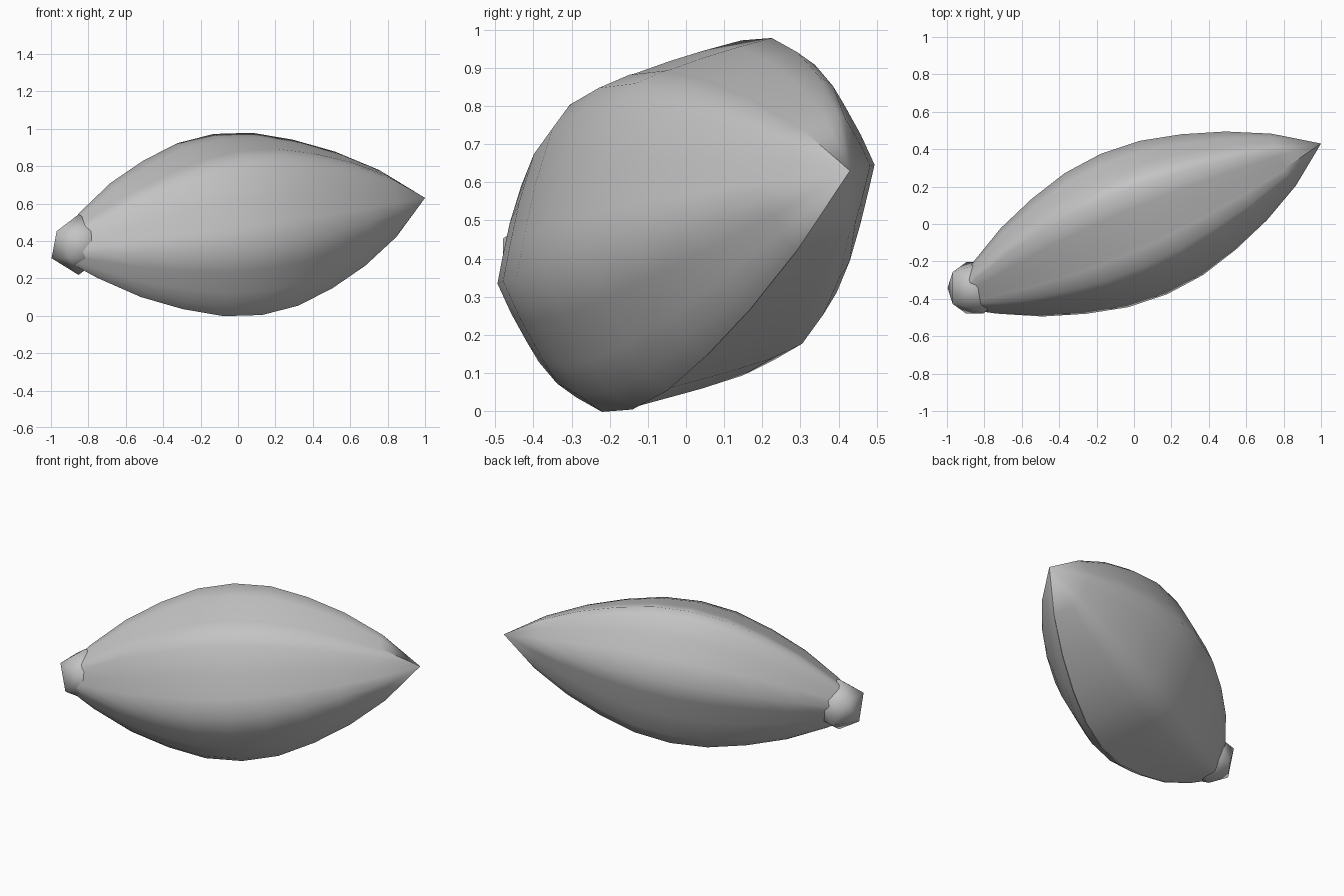
import bpy, bmesh, math
from mathutils import Vector

if "Cube" in bpy.data.objects:
    bpy.data.objects.remove(bpy.data.objects["Cube"])

# one plain grey for everything
grey = bpy.data.materials.new("pale_grey")
grey.diffuse_color = (0.55, 0.55, 0.55, 1)
grey.use_nodes = True
grey.node_tree.nodes["Principled BSDF"].inputs["Base Color"].default_value = grey.diffuse_color

# long axis of the bud, with sideways and upward section directions
CENTRE = Vector((0, 0, 0.49))
TIP = Vector((1.0, 0.43, 0.63))
half_axis = TIP - CENTRE
u = half_axis.normalized()
side = Vector((0, 0, 1)).cross(u).normalized()
up = u.cross(side)

# position along the axis (-1 base, 1 tip) and relative girth
PROFILE = [(-0.92, 0.16), (-0.8, 0.36), (-0.6, 0.63), (-0.4, 0.82), (-0.2, 0.955),
           (0, 1), (0.2, 0.955), (0.4, 0.82), (0.6, 0.63), (0.8, 0.37), (1, 0)]

# sections at full girth (side, up)
BACK = [(-0.18, -0.485), (0.02, -0.435), (0.14, -0.4), (0.23, -0.36), (0.28, -0.29),
        (0.335, -0.14), (0.38, 0), (0.415, 0.115), (0.36, 0.24), (0.295, 0.36),
        (0.245, 0.445), (0.185, 0.486), (0.08, 0.46), (-0.02, 0.432), (-0.15, 0.39)]
FRONT = [(0.08, 0.445), (-0.02, 0.42), (-0.14, 0.395), (-0.23, 0.36), (-0.285, 0.295),
         (-0.345, 0.14), (-0.385, 0), (-0.415, -0.115), (-0.36, -0.24), (-0.295, -0.36),
         (-0.245, -0.445), (-0.18, -0.49)]


def finish(bm, name, smooth_angle):
    mesh = bpy.data.meshes.new(name)
    bm.to_mesh(mesh)
    bm.free()
    mesh.materials.append(grey)
    ob = bpy.data.objects.new(name, mesh)
    bpy.context.collection.objects.link(ob)
    bpy.ops.object.select_all(action='DESELECT')
    ob.select_set(True)
    bpy.context.view_layer.objects.active = ob
    bpy.ops.object.shade_smooth_by_angle(angle=math.radians(smooth_angle))


def petal(name, section):
    """Curved shell swept along the axis, closing to a point at the tip."""
    bm = bmesh.new()
    rows = []
    for t, g in PROFILE:
        c = CENTRE + half_axis * t
        if g == 0:
            rows.append([bm.verts.new(c)] * len(section))
        else:
            rows.append([bm.verts.new(c + (side * s + up * w) * g) for s, w in section])
    for r0, r1 in zip(rows, rows[1:]):
        for i in range(len(section) - 1):
            vs = [r0[i], r1[i], r1[i + 1], r0[i + 1]]
            bm.faces.new(list(dict.fromkeys(vs)))
    bm.normal_update()
    # outward-facing normals
    if sum((f.calc_center_median() - CENTRE).dot(f.normal) for f in bm.faces) < 0:
        bmesh.ops.reverse_faces(bm, faces=bm.faces[:])
    finish(bm, name, 70)


# back petal wraps over the top and laps the front petal
petal("back_petal", BACK)
petal("front_petal", FRONT)

# coarse knobbly cup at the base
bm = bmesh.new()
bmesh.ops.create_icosphere(bm, subdivisions=1, radius=0.162)
bmesh.ops.translate(bm, verts=bm.verts[:], vec=Vector((-0.852, -0.342, 0.38)))
finish(bm, "base_cup", 70)
